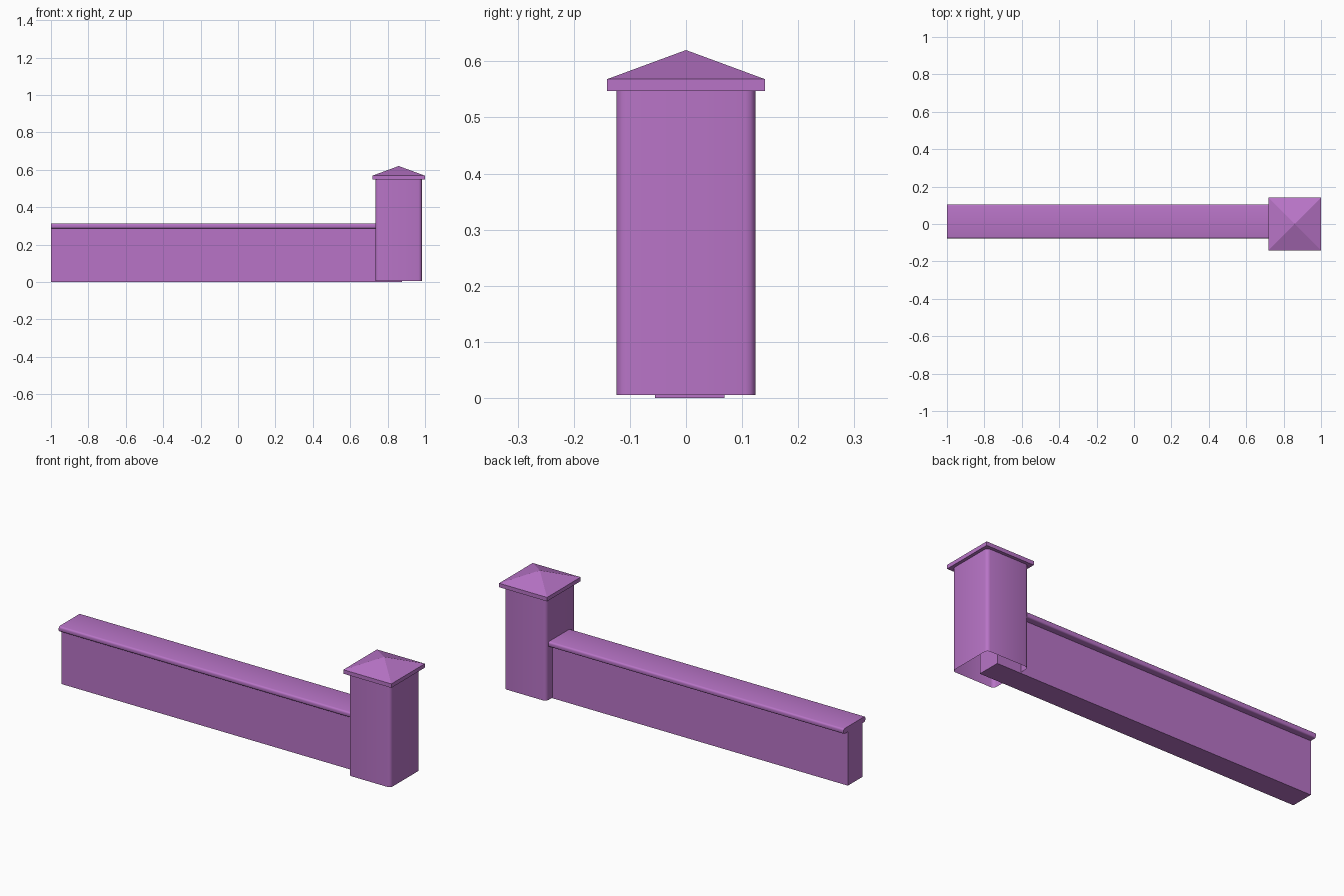
import bpy, bmesh, math

cube = bpy.data.objects.get("Cube")
if cube:
    bpy.data.objects.remove(cube)

purple = bpy.data.materials.new("orchid_purple")
purple.use_nodes = True
colour = (0.48, 0.175, 0.57, 1)
purple.diffuse_color = colour
purple.node_tree.nodes["Principled BSDF"].inputs["Base Color"].default_value = colour


def add_object(name, bm, angle=40):
    bmesh.ops.recalc_face_normals(bm, faces=bm.faces)
    mesh = bpy.data.meshes.new(name)
    bm.to_mesh(mesh)
    bm.free()
    mesh.materials.append(purple)
    obj = bpy.data.objects.new(name, mesh)
    bpy.context.collection.objects.link(obj)
    bpy.ops.object.select_all(action="DESELECT")
    obj.select_set(True)
    bpy.context.view_layer.objects.active = obj
    bpy.ops.object.shade_smooth_by_angle(angle=math.radians(angle))
    return obj


def box(x0, x1, y0, y1, z0, z1):
    bm = bmesh.new()
    bmesh.ops.create_cube(bm, size=1)
    for v in bm.verts:
        v.co.x = x1 if v.co.x > 0 else x0
        v.co.y = y1 if v.co.y > 0 else y0
        v.co.z = z1 if v.co.z > 0 else z0
    return bm


def round_edges(bm, axis, radius, segments):
    # Round only the edges that run along one axis
    edges = [e for e in bm.edges
             if abs((e.verts[0].co - e.verts[1].co).normalized()[axis]) > 0.99]
    bmesh.ops.bevel(bm, geom=edges, offset=radius, segments=segments,
                    profile=0.5, affect="EDGES")


# Low wall, running into the pillar
add_object("wall", box(-1, 0.876, -0.055, 0.069, 0, 0.29))

# Coping slab with rounded long edges
coping = box(-1, 0.86, -0.077, 0.105, 0.286, 0.314)
round_edges(coping, 0, 0.009, 3)
add_object("wall_coping", coping)

# Pillar shaft, rounded at the corners and open underneath
cx, half = 0.859, 0.124
shaft = box(cx - half, cx + half, -half, half, 0.005, 0.548)
round_edges(shaft, 2, 0.018, 3)
shaft.normal_update()
ends = [f for f in shaft.faces if abs(f.normal.z) > 0.9]
bmesh.ops.delete(shaft, geom=ends, context="FACES_ONLY")
add_object("pillar_shaft", shaft)

# Pillar cap: thin slab rising to a pyramid
half = 0.141
cap = box(cx - half, cx + half, -half, half, 0.547, 0.568)
cap.normal_update()
top = max(cap.faces, key=lambda f: f.calc_center_median().z)
apex = bmesh.ops.poke(cap, faces=[top])["verts"][0]
apex.co.z = 0.62
add_object("pillar_cap", cap, 15)
